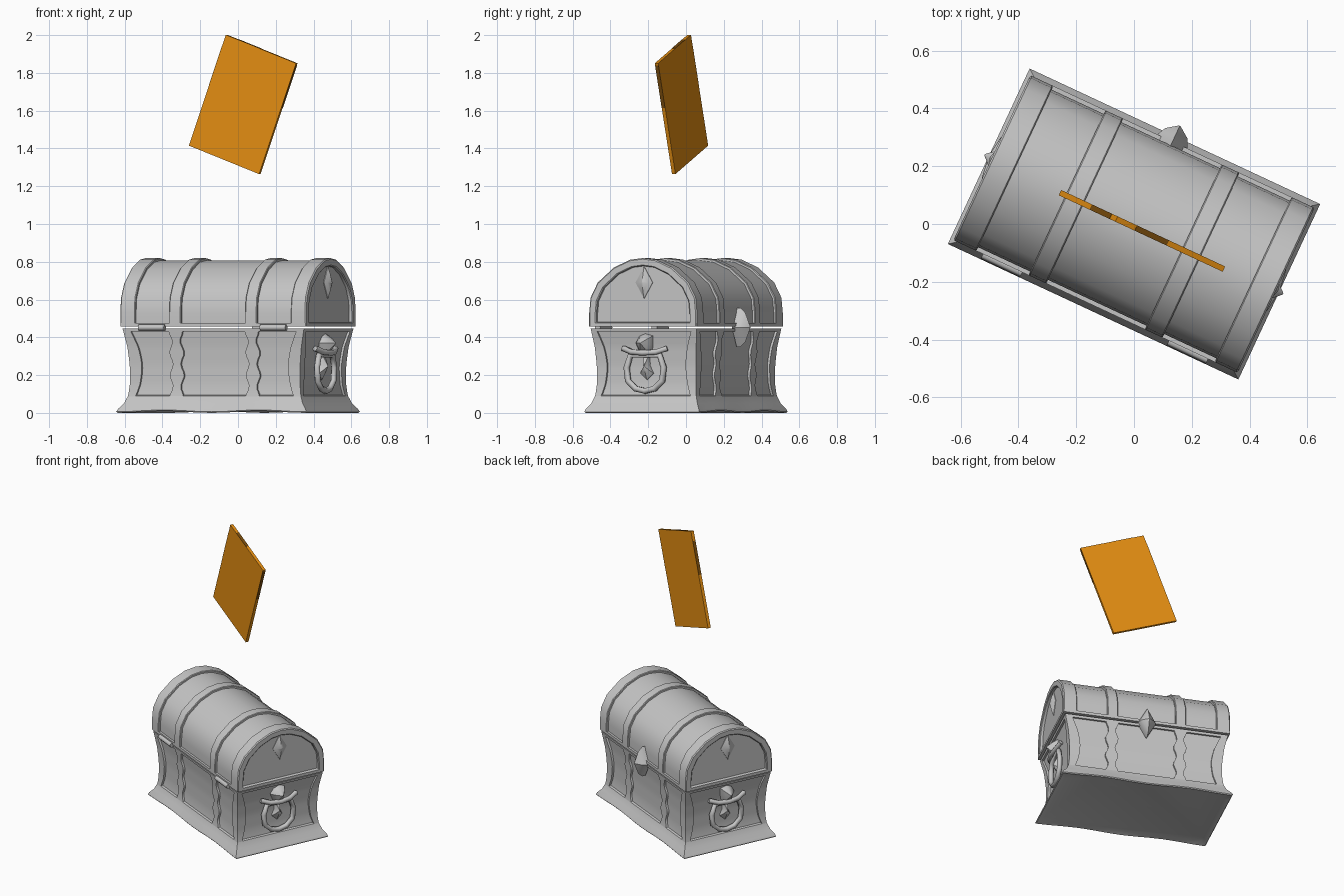
import bpy, bmesh, math
from mathutils import Matrix, Vector

if "Cube" in bpy.data.objects:
    bpy.data.objects.remove(bpy.data.objects["Cube"])

TURN = Matrix.Rotation(math.radians(-25), 4, 'Z')   # the whole chest is turned


def material(name, rgb):
    m = bpy.data.materials.new(name)
    m.diffuse_color = (*rgb, 1)
    m.use_nodes = True
    m.node_tree.nodes["Principled BSDF"].inputs["Base Color"].default_value = m.diffuse_color
    return m


GREY = material("chest_grey", (0.56, 0.56, 0.56))
ORANGE = material("card_orange", (0.79, 0.275, 0.006))
BROWN = material("card_edge_brown", (0.2, 0.075, 0.004))


def finish(name, bm, mat=GREY, smooth=35):
    bmesh.ops.recalc_face_normals(bm, faces=bm.faces)
    bm.transform(TURN)
    me = bpy.data.meshes.new(name)
    bm.to_mesh(me)
    bm.free()
    me.materials.append(mat)
    ob = bpy.data.objects.new(name, me)
    bpy.context.collection.objects.link(ob)
    bpy.ops.object.select_all(action='DESELECT')
    ob.select_set(True)
    bpy.context.view_layer.objects.active = ob
    if smooth:
        bpy.ops.object.shade_smooth_by_angle(angle=math.radians(smooth))
    return ob


def loft(name, loops, closed=False, mat=GREY, smooth=35):
    """Skin a list of equal loops; cap the ends unless closed on itself."""
    bm = bmesh.new()
    rows = [[bm.verts.new(p) for p in lp] for lp in loops]
    n = len(rows[0])
    pairs = list(zip(rows, rows[1:])) + ([(rows[-1], rows[0])] if closed else [])
    for r, q in pairs:
        for i in range(n):
            j = (i + 1) % n
            bm.faces.new((r[i], r[j], q[j], q[i]))
    if not closed:
        bm.faces.new(rows[0])
        bm.faces.new(rows[-1])
    return finish(name, bm, mat, smooth)


def rect(a, b, z):
    return [(-a, -b, z), (a, -b, z), (a, b, z), (-a, b, z)]


def gem(name, outline, place, height, inner=0.6):
    """Faceted boss on an outline; place(p, q, h) maps it to the wall."""
    cp = sum(p for p, q in outline) / len(outline)
    cq = sum(q for p, q in outline) / len(outline)
    loops = []
    for k, h in ((1, 0), (1, 0.3), (inner, 0.65), (0.05, 1)):
        loops.append([place(cp + (p - cp) * k, cq + (q - cq) * k, h * height) for p, q in outline])
    return loft(name, loops)


def tube(name, points, radius, cyclic=False):
    cu = bpy.data.curves.new(name, 'CURVE')
    cu.dimensions = '3D'
    cu.bevel_depth = radius
    cu.bevel_resolution = 1
    cu.use_fill_caps = True
    sp = cu.splines.new('POLY')
    sp.points.add(len(points) - 1)
    for pt, co in zip(sp.points, points):
        pt.co = (*co, 1)
    sp.use_cyclic_u = cyclic
    cu.materials.append(GREY)
    ob = bpy.data.objects.new(name, cu)
    bpy.context.collection.objects.link(ob)
    ob.matrix_world = TURN


# Waisted wall profile: height, half length, half depth
WALL = [(0.0, .555, .335), (.02, .548, .330), (.05, .522, .310), (.085, .505, .295), (.15, .497, .289),
        (.25, .497, .289), (.35, .508, .296), (.447, .53, .31)]


def wall(z):
    for (z0, a0, b0), (z1, a1, b1) in zip(WALL, WALL[1:]):
        if z <= z1:
            t = (z - z0) / (z1 - z0)
            return a0 + (a1 - a0) * t, b0 + (b1 - b0) * t
    return WALL[-1][1:]


LOW, HIGH, T = .08, .437, .013
levels = [LOW + (HIGH - LOW) * i / 16 for i in range(17)]

# Body core at panel depth
loft("body_panels", [rect(wall(z)[0] - T, wall(z)[1] - T, z) for z in levels])


# Flared base with a wavy lower edge and a recessed underside
def base_loop(a, b, z, wave):
    pts, n = [], 12
    corners = rect(a, b, z)
    for k in range(4):
        p, q = Vector(corners[k]), Vector(corners[(k + 1) % 4])
        for i in range(n):
            t = i / n
            lift = wave * math.sin(2 * math.pi * t) ** 2 if k % 2 == 0 else 0
            pts.append(p.lerp(q, t) + Vector((0, 0, lift)))
    return pts


loft("flared_base", [base_loop(.515, .295, .014, 0), base_loop(.55, .33, 0, .010),
                     base_loop(.555, .335, .006, .010), base_loop(.548, .33, .02, .008),
                     base_loop(.522, .31, .05, .004), base_loop(.505, .295, .09, 0),
                     base_loop(.49, .28, .095, 0)], smooth=30)

# Top rim of the body
loft("body_rim", [rect(*wall(z), z) for z in (.43, .447)], smooth=0)

# Corner posts, widest at the waist
for sx in (-1, 1):
    for sy in (-1, 1):
        loops = []
        for z in levels:
            a, b = wall(z)
            w = .042 + .028 * math.sin(math.pi * (z - LOW) / (HIGH - LOW))
            plan = [(a, b), (a, b - w + .01), (a - .03, b - w + .01), (a - .03, b - .03),
                    (a - w, b - .03), (a - w, b)]
            loops.append([(sx * x, sy * y, z) for x, y in plan])
        loft("corner_post", loops)

# Scalloped straps on the long walls
for sx in (-1, 1):
    for sy in (-1, 1):
        loops = []
        for z in levels:
            b = wall(z)[1]
            h = .032 + .010 * math.cos(6 * math.pi * (z - LOW) / (HIGH - LOW))
            loops.append([(sx * .222 + dx, sy * y, z) for dx, y in
                          ((-h, b - .03), (h, b - .03), (h, b), (-h, b))])
        loft("body_strap", loops)

# Arched lid
HALF = [(.315, .457), (.315, .53), (.307, .61), (.265, .69), (.17, .77), (.075, .811)]
FLOOR = .457


def arch(inset, floor=FLOOR):
    pts = [(v * (1 - inset / .315), max(floor, FLOOR + (z - FLOOR) * (1 - inset / .363))) for v, z in HALF]
    return pts + [(0, .82 - inset)] + [(-v, z) for v, z in reversed(pts)]


def at(x, profile):
    return [(x, v, z) for v, z in profile]


loft("lid_panels", [at(x, arch(.014)) for x in (-.522, .522)])
for s in (-1, 1):
    # end frame around the recessed end panel
    hole = arch(.042, .48)
    loft("lid_end_frame", [at(s * .455, arch(.004)), at(s * .459, arch(0)), at(s * .537, arch(0)),
                           at(s * .543, arch(.006)), at(s * .543, arch(.037, .477)),
                           at(s * .538, hole), at(s * .455, hole)], closed=True)
    # middle lid strap
    loft("lid_strap", [at(s * .188, arch(.02)), at(s * .188, arch(.003)), at(s * .192, arch(0)),
                       at(s * .252, arch(0)), at(s * .256, arch(.003)), at(s * .256, arch(.02))])
    # hinge knuckles on the front
    tube("hinge", [(s * .355 - .075, -.316, .452), (s * .355 + .075, -.316, .452)], .017)
loft("lid_rim", [rect(.54, .315, z) for z in (.457, .476)], smooth=0)

# End ornaments and ring handles
for s in (-1, 1):
    gem("lid_end_diamond", [(0, .605), (.05, .69), (0, .775), (-.05, .69)],
        lambda p, q, h: (s * (.515 + h), p, q), .035)
    gem("handle_leaf", [(-.028, .31), (-.055, .37), (-.035, .405), (0, .42), (.045, .408), (.04, .36), (.028, .31)],
        lambda p, q, h: (s * (.485 + h), p, q), .085)
    gem("handle_drop", [(-.02, .32), (-.017, .25), (-.038, .21), (0, .175), (.038, .21), (.017, .25), (.02, .32)],
        lambda p, q, h: (s * (.475 + h), p, q), .05)
    tube("handle_bar", [(s * .51, -.128, .342), (s * .53, -.07, .322), (s * .54, 0, .318),
                        (s * .53, .07, .322), (s * .51, .128, .342)], .016)
    side = [(.085, .305), (.108, .24), (.10, .17), (.055, .128)]
    ring = side + [(0, .116)] + [(-v, z) for v, z in reversed(side)]
    tube("handle_ring", [(s * .512, v, z) for v, z in ring], .017, cyclic=True)

# Diamond clasp on the back
gem("clasp_diamond", [(0, .35), (.056, .452), (0, .555), (-.056, .452)],
    lambda p, q, h: (p, .295 + h, q), .08, 0.75)

# Floating tilted card
W, H, D = .437, .625, .02
TILT = Matrix.Translation((.035, -.01, 1.633)) @ Matrix.Rotation(math.radians(20.2), 4, 'Y')


def block(name, x0, x1, z0, z1, d, mat):
    loops = [[TILT @ Vector((x, y, z)) for x, z in ((x0, z0), (x1, z0), (x1, z1), (x0, z1))] for y in (-d / 2, d / 2)]
    loft(name, loops, mat=mat, smooth=0)


block("card", -W / 2, W / 2, -H / 2, H / 2, D, ORANGE)
# Dark patches along the card's edges
block("card_top_patch", -.14, -.01, H / 2 - .001, H / 2 + .001, D, BROWN)
block("card_right_patch", W / 2 - .001, W / 2 + .001, .06, .30, D, BROWN)
block("card_left_patch", -W / 2 - .001, -W / 2 + .001, .03, .25, D, BROWN)
